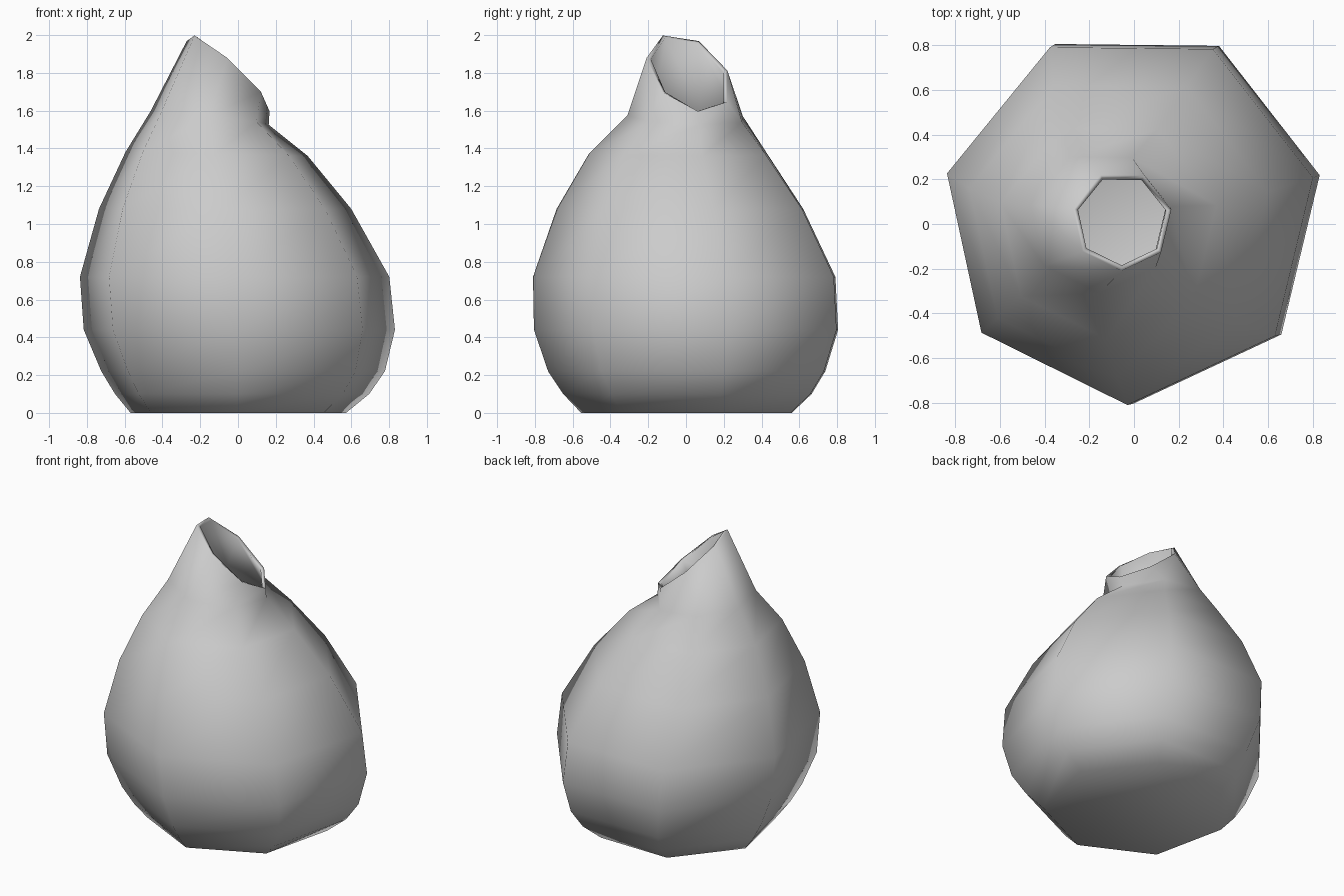
import bpy
import bmesh
from math import cos, sin, radians, tau

cube = bpy.data.objects.get("Cube")
if cube:
    bpy.data.objects.remove(cube)

SIDES = 7
PHASE = radians(12.2)

# Rings from base to rim: centre x, y, z, radius, slope along x, slope along y
RINGS = [
    (0.00, 0.03, 0.00, 0.585, 0, 0),
    (0.02, 0.04, 0.10, 0.69, 0, 0),
    (0.025, 0.04, 0.22, 0.77, 0, 0),
    (0.005, 0.04, 0.44, 0.845, 0, 0),
    (-0.02, 0.03, 0.72, 0.84, 0, 0),
    (-0.07, 0.00, 1.08, 0.685, 0, 0),
    (-0.115, -0.02, 1.37, 0.495, -0.02, 0),
    (-0.15, 0.01, 1.565, 0.32, -0.12, -0.03),
    (-0.053, 0.016, 1.80, 0.225, -0.85, -0.34),
]

clay = bpy.data.materials.new("grey clay")
clay.use_nodes = True
colour = (0.6, 0.6, 0.6, 1)
clay.diffuse_color = colour
clay.node_tree.nodes["Principled BSDF"].inputs["Base Color"].default_value = colour


def add_ring(bm, cx, cy, cz, radius, slope_x, slope_y):
    verts = []
    for i in range(SIDES):
        angle = PHASE + tau * i / SIDES
        dx, dy = radius * cos(angle), radius * sin(angle)
        verts.append(bm.verts.new((cx + dx, cy + dy, cz + slope_x * dx + slope_y * dy)))
    return verts


# Vase body: rings bridged by quads, closed at the base and open at the slanted rim
bm = bmesh.new()
rings = [add_ring(bm, *ring) for ring in RINGS]
bm.faces.new(list(reversed(rings[0])))
for low, high in zip(rings, rings[1:]):
    for i in range(SIDES):
        j = (i + 1) % SIDES
        bm.faces.new((low[i], low[j], high[j], high[i]))
for face in bm.faces:
    face.smooth = True
mesh = bpy.data.meshes.new("vase")
bm.to_mesh(mesh)
bm.free()
mesh.materials.append(clay)
vase = bpy.data.objects.new("vase", mesh)
bpy.context.collection.objects.link(vase)

# Thin wall, grown inward
wall = vase.modifiers.new("wall", "SOLIDIFY")
wall.thickness = 0.025
wall.offset = -1
